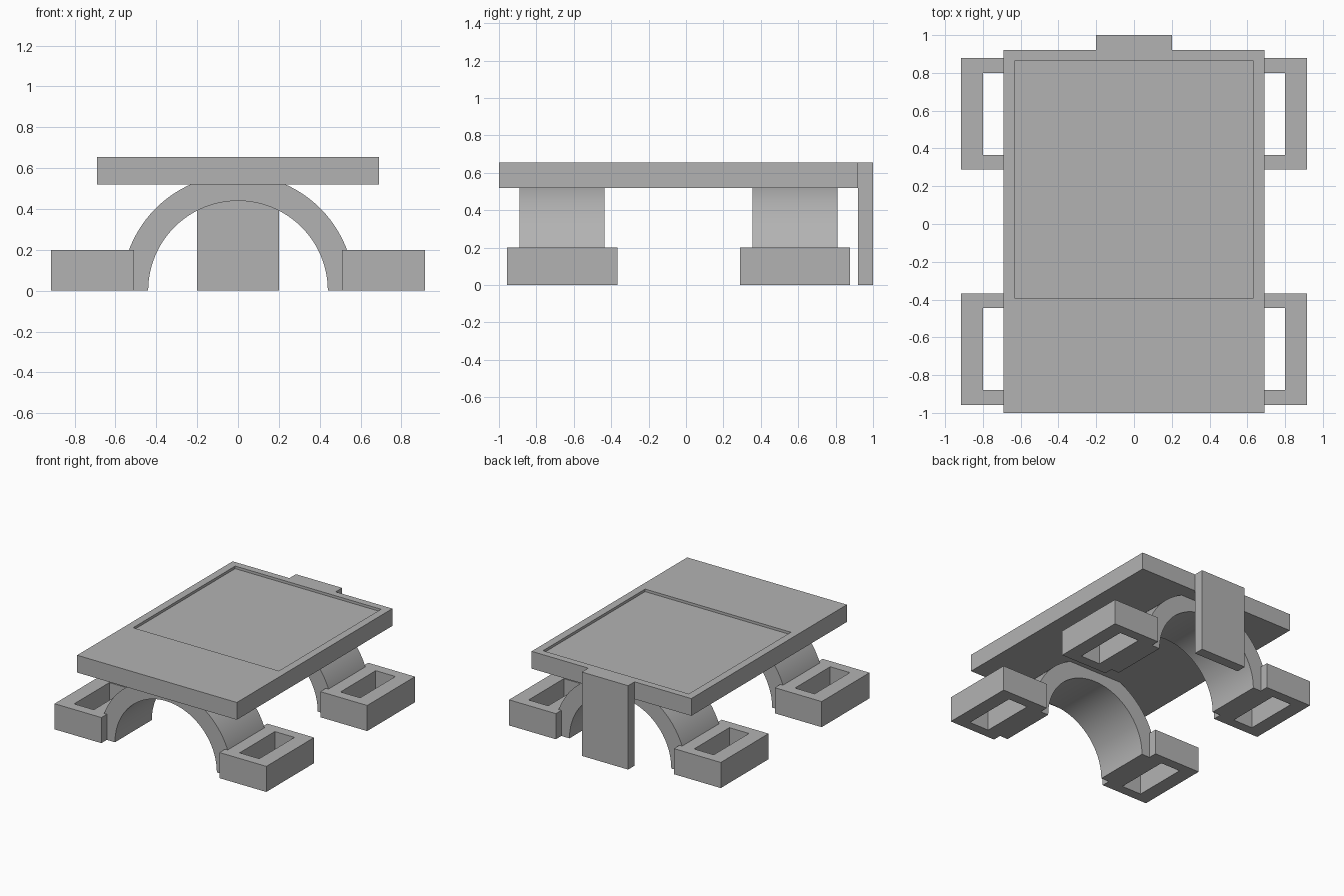
import bpy, bmesh, math

default = bpy.data.objects.get("Cube")
if default:
    bpy.data.objects.remove(default, do_unlink=True)

# Single grey material
GREY = (0.45, 0.45, 0.45, 1)
grey = bpy.data.materials.new("plain grey")
grey.use_nodes = True
grey.diffuse_color = GREY
grey.node_tree.nodes["Principled BSDF"].inputs["Base Color"].default_value = GREY


def add_object(name, bm):
    bmesh.ops.recalc_face_normals(bm, faces=bm.faces)
    mesh = bpy.data.meshes.new(name)
    bm.to_mesh(mesh)
    bm.free()
    mesh.materials.append(grey)
    obj = bpy.data.objects.new(name, mesh)
    bpy.context.collection.objects.link(obj)
    return obj


def box(name, xs, ys, zs):
    bm = bmesh.new()
    bmesh.ops.create_cube(bm, size=1)
    for v in bm.verts:
        v.co = [(a + b) / 2 + c * (b - a) for c, (a, b) in zip(v.co, (xs, ys, zs))]
    return add_object(name, bm)


def combine(obj, other, operation):
    """Apply a boolean with another object, then remove that object."""
    mod = obj.modifiers.new("combine", "BOOLEAN")
    mod.operation, mod.solver, mod.object = operation, "EXACT", other
    bpy.ops.object.select_all(action="DESELECT")
    bpy.context.view_layer.objects.active = obj
    obj.select_set(True)
    bpy.ops.object.modifier_apply(modifier=mod.name)
    bpy.data.objects.remove(other, do_unlink=True)


def arch(name, inner, outer, ys, steps=48):
    """Half ring standing on the ground, extruded along y."""
    bm = bmesh.new()
    angles = [math.pi * i / steps for i in range(steps + 1)]
    rings = [[bm.verts.new((r * math.cos(a), y, r * math.sin(a)))
              for r, y in ((inner, ys[0]), (outer, ys[0]), (outer, ys[1]), (inner, ys[1]))]
             for a in angles]
    for p, q in zip(rings, rings[1:]):
        for k in range(4):
            n = (k + 1) % 4
            bm.faces.new((p[k], p[n], q[n], q[k]))
    bm.faces.new(rings[0])
    bm.faces.new(rings[-1])
    return add_object(name, bm)


# Deck with a shallow recessed panel and a rear upright
deck = box("deck", (-0.69, 0.69), (-1, 0.92), (0.52, 0.655))
combine(deck, box("panel_cutter", (-0.63, 0.63), (-0.395, 0.865), (0.635, 0.8)), "DIFFERENCE")
box("rear_upright", (-0.2, 0.2), (0.92, 1), (0, 0.655))

# Two arched supports, each with a hollow foot block on both sides
for label, y in (("front", -0.6625), ("rear", 0.5825)):
    support = arch(label + "_arch", 0.44, 0.57, (y - 0.2275, y + 0.2275))
    for side, s in (("left", 1), ("right", -1)):
        def span(a, b):
            return tuple(sorted((s * a, s * b)))
        foot = box(f"{label}_{side}_foot", span(0.51, 0.915), (y - 0.295, y + 0.295), (0, 0.2))
        combine(foot, box("slot_cutter", span(0.63, 0.8), (y - 0.2175, y + 0.2175), (-0.1, 0.3)),
                "DIFFERENCE")
        combine(support, foot, "UNION")
    support.name = label + "_arch_and_feet"
    bpy.ops.object.select_all(action="DESELECT")
    support.select_set(True)
    bpy.context.view_layer.objects.active = support
    bpy.ops.object.shade_smooth_by_angle(angle=math.radians(20))
